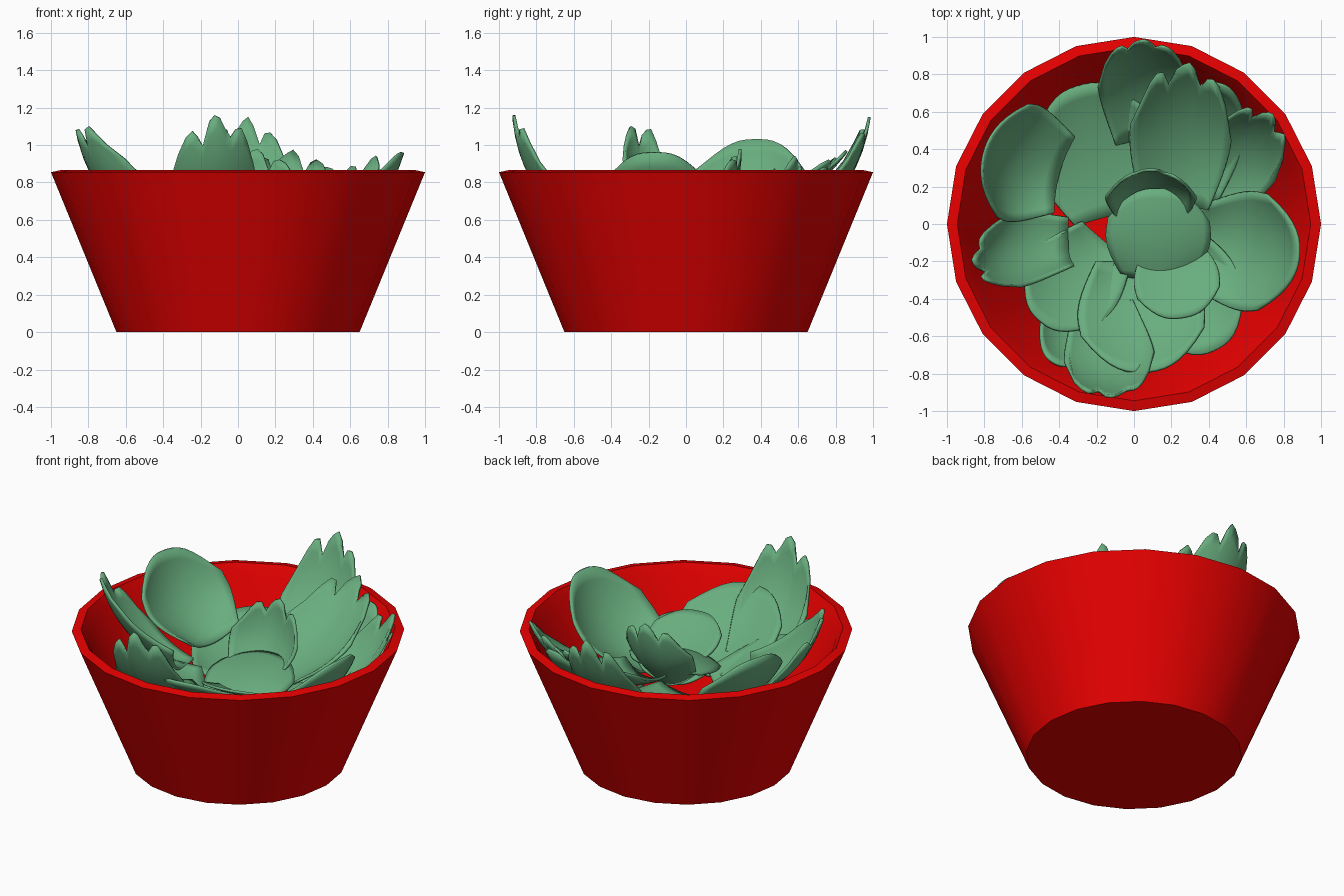
import bpy, bmesh, math, random
from mathutils import Vector

random.seed(4)
cube = bpy.data.objects.get("Cube")
if cube:
    bpy.data.objects.remove(cube, do_unlink=True)


def material(name, rgb):
    m = bpy.data.materials.new(name)
    m.use_nodes = True
    m.diffuse_color = (*rgb, 1)
    m.node_tree.nodes["Principled BSDF"].inputs["Base Color"].default_value = (*rgb, 1)
    return m


RED = material("bowl red", (0.8, 0, 0))
GREEN = material("leaf green", (0.14, 0.42, 0.21))


def add_object(name, bm, mat, angle):
    bmesh.ops.recalc_face_normals(bm, faces=bm.faces)
    mesh = bpy.data.meshes.new(name)
    bm.to_mesh(mesh)
    bm.free()
    mesh.materials.append(mat)
    ob = bpy.data.objects.new(name, mesh)
    bpy.context.collection.objects.link(ob)
    bpy.ops.object.select_all(action="DESELECT")
    ob.select_set(True)
    bpy.context.view_layer.objects.active = ob
    bpy.ops.object.shade_smooth_by_angle(angle=math.radians(angle))
    return ob


# Bowl: lathed wall with a thin rim and an inner lip
def bowl():
    profile = [(0.65, 0), (1, 0.855), (0.945, 0.867), (0.905, 0.8), (0.6, 0.06)]
    sides = 20
    bm = bmesh.new()
    rings = []
    for r, z in profile:
        rings.append([bm.verts.new((r * math.cos(math.tau * i / sides),
                                    r * math.sin(math.tau * i / sides), z))
                      for i in range(sides)])
    for a, b in zip(rings, rings[1:]):
        for i in range(sides):
            j = (i + 1) % sides
            bm.faces.new((a[i], a[j], b[j], b[i]))
    bm.faces.new(rings[0])
    bm.faces.new(rings[-1])
    add_object("bowl", bm, RED, 30)


# Leaf: bent, cupped blade from base to tip, with a round or torn end;
# roll lifts one long edge above the other
def leaf(name, base, tip, half, torn=False, bend=0.3, cup=0.3, roll=0):
    base, tip = Vector(base), Vector(tip)
    chord = tip - base
    side = Vector((-chord.y, chord.x, 0)).normalized()
    mid = (base + tip) / 2 - chord.cross(side) * bend
    side = (side + Vector((0, 0, roll))).normalized()
    rows, cols = 10, 15
    bm = bmesh.new()
    grid = []
    for c in range(cols + 1):
        v = 2 * c / cols - 1
        end = 1 - 0.34 * abs(v) ** 2.8
        if torn:
            end -= (0.16, 0.04, 0, 0.02, 0.08)[c % 5] * random.uniform(0.7, 1.3)
        column = []
        for r in range(rows + 1):
            t = end * r / rows
            p = base * (1 - t) ** 2 + mid * 2 * t * (1 - t) + tip * t * t
            tangent = (mid - base) * (1 - t) + (tip - mid) * t
            normal = tangent.cross(side).normalized()
            width = half * (0.65 + 0.35 * math.sin(min(t / 0.5, 1) * math.pi / 2))
            width *= 1 - 0.1 * max(0, t - 0.5) / 0.5
            column.append(bm.verts.new(p + side * v * width + normal * cup * half * v * v))
        grid.append(column)
    for a, b in zip(grid, grid[1:]):
        for r in range(rows):
            bm.faces.new((a[r], b[r], b[r + 1], a[r + 1]))
    ob = add_object(name, bm, GREEN, 40)
    thick = ob.modifiers.new("thickness", "SOLIDIFY")
    thick.thickness = 0.016
    thick.offset = 0


bowl()

# Outer ring of leaves
leaf("back_leaf", (0.06, 0.45, 0.5), (0.04, 0.98, 1.15), 0.24, True)
leaf("back_right_leaf", (0.22, 0.1, 0.52), (0.28, 0.86, 0.97), 0.27, True, 0.2)
leaf("back_right_under_leaf", (0.32, 0.15, 0.45), (0.45, 0.75, 0.88), 0.2)
leaf("right_back_leaf", (0.4, 0.1, 0.46), (0.73, 0.59, 0.94), 0.22, True)
leaf("right_leaf", (0.33, -0.12, 0.46), (0.88, -0.17, 0.96), 0.32)
leaf("left_leaf", (-0.35, -0.14, 0.56), (-0.86, -0.2, 1.09), 0.23, True, cup=0.4, roll=0.6)
leaf("left_back_leaf", (-0.4, 0.27, 0.55), (-0.8, 0.38, 1.03), 0.32)
leaf("front_torn_leaf", (-0.16, -0.45, 0.5), (-0.11, -0.92, 1.16), 0.24, True)

# Lower and middle leaves
leaf("back_left_leaf", (-0.1, 0.05, 0.46), (-0.29, 0.74, 0.64), 0.34, bend=0.12, cup=0.2)
leaf("front_leaf", (0.02, -0.2, 0.48), (0.06, -0.79, 0.84), 0.34, bend=0.15, cup=0.2)
leaf("front_right_leaf", (0.15, -0.1, 0.42), (0.44, -0.67, 0.6), 0.29, bend=0.12)
leaf("front_right_inner_leaf", (0.2, -0.12, 0.53), (0.26, -0.5, 0.72), 0.23, bend=0.05, cup=0.1)
leaf("front_left_leaf", (-0.15, -0.1, 0.48), (-0.5, -0.52, 0.72), 0.26, bend=0.15, cup=0.2)
leaf("front_left_under_leaf", (-0.2, -0.35, 0.42), (-0.43, -0.74, 0.75), 0.17)

# Heart of the plant: an upright torn leaf behind a domed one
leaf("heart_upright_leaf", (0.09, 0.06, 0.5), (0.09, 0.29, 0.98), 0.24, True, 0.25, 0.45)
leaf("heart_dome_leaf", (0.12, -0.3, 0.56), (0.14, 0.19, 0.66), 0.28, bend=-0.12, cup=-0.15)
